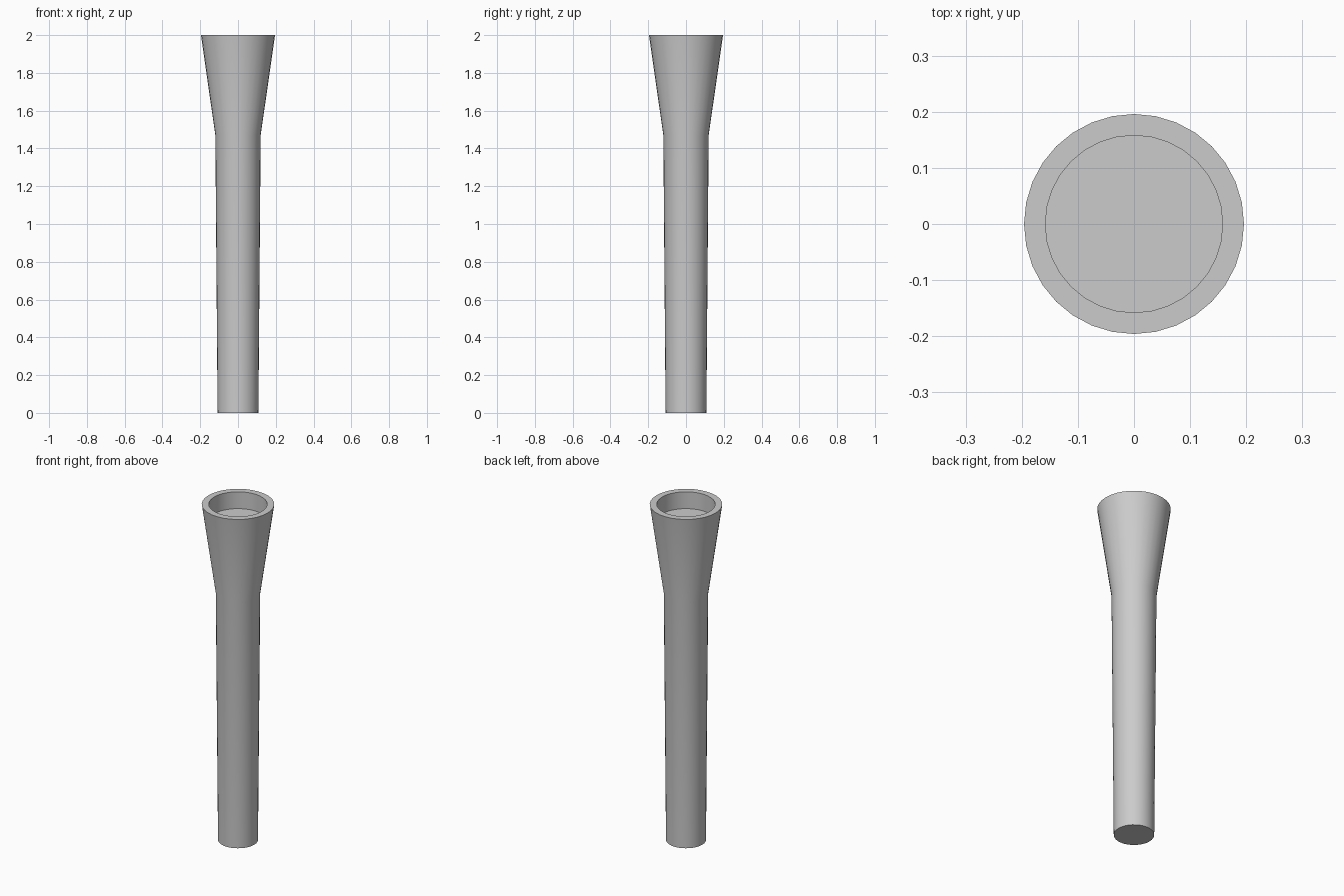
import bpy, bmesh, math

if "Cube" in bpy.data.objects:
    bpy.data.objects.remove(bpy.data.objects["Cube"])

SIDES = 32
# (radius, height) from the base, up the outside, over the rim and down into the cup
PROFILE = [(0.108, 0.0), (0.12, 1.47), (0.196, 2.0), (0.158, 2.0), (0.158, 1.9)]

bm = bmesh.new()


def ring(radius, z):
    return [bm.verts.new((radius * math.cos(2 * math.pi * i / SIDES),
                          radius * math.sin(2 * math.pi * i / SIDES), z))
            for i in range(SIDES)]


# Shaft, flared head, rim and recess wall
rings = [ring(r, z) for r, z in PROFILE]
for a, b in zip(rings, rings[1:]):
    for i in range(SIDES):
        j = (i + 1) % SIDES
        bm.faces.new((a[i], a[j], b[j], b[i]))

# Closed base and recess floor
bm.faces.new(rings[0][::-1])
bm.faces.new(rings[-1])
bmesh.ops.recalc_face_normals(bm, faces=bm.faces[:])

mesh = bpy.data.meshes.new("flared_handle")
bm.to_mesh(mesh)
bm.free()
handle = bpy.data.objects.new("flared_handle", mesh)
bpy.context.collection.objects.link(handle)

# Smooth sides with crisp rim and base edges
bpy.context.view_layer.objects.active = handle
handle.select_set(True)
bpy.ops.object.shade_smooth_by_angle(angle=math.radians(30))
